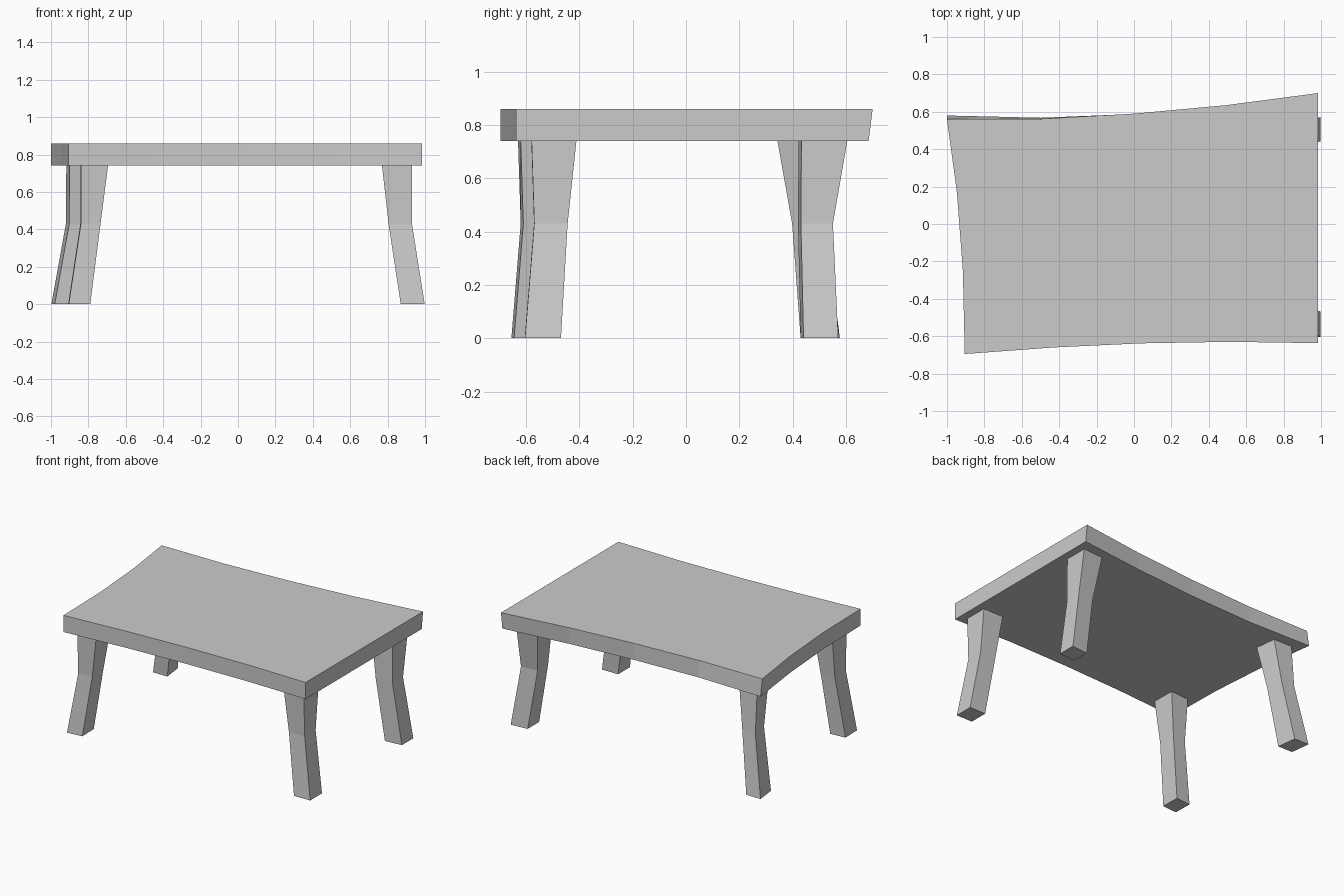
import bpy, bmesh

if "Cube" in bpy.data.objects:
    bpy.data.objects.remove(bpy.data.objects["Cube"])


def loft(name, rings):
    """Join stacked rings of points (same count) into a closed solid."""
    bm = bmesh.new()
    loops = [[bm.verts.new(p) for p in ring] for ring in rings]
    n = len(loops[0])
    for a, b in zip(loops, loops[1:]):
        for i in range(n):
            j = (i + 1) % n
            bm.faces.new((a[i], a[j], b[j], b[i]))
    bm.faces.new(loops[0][::-1])
    bm.faces.new(loops[-1])
    bmesh.ops.recalc_face_normals(bm, faces=bm.faces)
    mesh = bpy.data.meshes.new(name)
    bm.to_mesh(mesh)
    bm.free()
    obj = bpy.data.objects.new(name, mesh)
    bpy.context.collection.objects.link(obj)
    return obj


# Tabletop: bowed outline, back edge leans differently at each end
front = [(-0.905, -0.695), (-0.43, -0.66), (0.04, -0.638), (0.51, -0.63), (0.985, -0.637)]
back_x = [0.985, 0.49, 0.0, -0.5]
left = [(-0.947, 0.17), (-0.915, -0.25)]


def outline(back_y, z):
    back = list(zip(back_x + [-1.0], back_y))
    return [(x, y, z) for x, y in front + back + left]


loft("tabletop", [
    outline([0.685, 0.628, 0.588, 0.568, 0.58], 0.74),
    outline([0.70, 0.635, 0.59, 0.562, 0.56], 0.86),
])


# Legs: three sections (foot, knee, top), each x0, x1, y0, y1,
# sheared by the same warp that bends the tabletop
HEIGHTS = (0.0, 0.43, 0.74)


def leg(name, sections, shear_x, shear_y):
    rings = []
    for z, (x0, x1, y0, y1) in zip(HEIGHTS, sections):
        rings.append([(x0, y0, z), (x1, y0 + shear_y, z),
                      (x1 + shear_x, y1 + shear_y, z), (x0 + shear_x, y1, z)])
    loft(name, rings)


leg("front_left_leg", [(-0.905, -0.79, -0.655, -0.52),
                       (-0.84, -0.735, -0.62, -0.49),
                       (-0.84, -0.695, -0.63, -0.46)], -0.003, 0.01)
leg("back_left_leg", [(-0.98, -0.865, 0.432, 0.577),
                      (-0.902, -0.797, 0.40, 0.525),
                      (-0.90, -0.755, 0.345, 0.50)], -0.018, -0.002)
leg("front_right_leg", [(0.87, 0.998, -0.605, -0.47),
                        (0.805, 0.93, -0.57, -0.445),
                        (0.77, 0.93, -0.58, -0.412)], 0.0, 0.001)
leg("back_right_leg", [(0.87, 0.998, 0.43, 0.56),
                       (0.805, 0.93, 0.42, 0.54),
                       (0.77, 0.93, 0.422, 0.594)], 0.0, 0.011)
